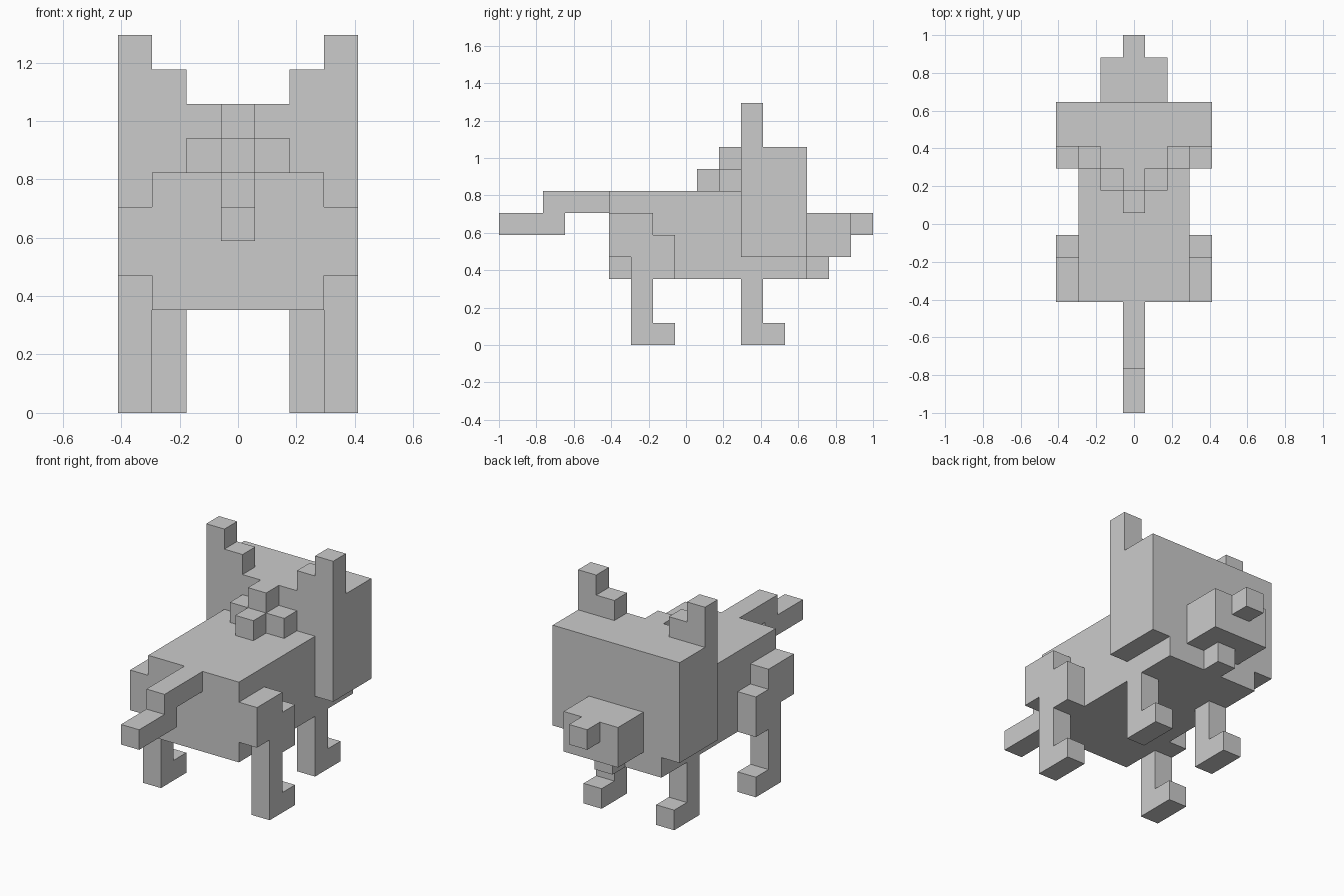
import bpy, bmesh
from mathutils import Matrix, Vector
from itertools import product

if "Cube" in bpy.data.objects:
    bpy.data.objects.remove(bpy.data.objects["Cube"])

U = 2 / 17                                  # one block; model is 7 x 17 x 11 blocks
ORIGIN = Vector((-3.5 * U, -1.0, 0.0))


def box(x0, x1, y0, y1, z0, z1):
    return set(product(range(x0, x1), range(y0, y1), range(z0, z1)))


def mirrored(cells):
    return {(6 - x, y, z) for x, y, z in cells}


# centre parts
parts = {
    "body": box(1, 6, 5, 14, 3, 7),
    "head": box(0, 7, 11, 14, 4, 9),
    "muzzle": box(2, 5, 14, 16, 4, 6),
    "nose": box(3, 4, 16, 17, 5, 6),
    "tongue": box(3, 4, 14, 15, 3, 4),
    "neck_tuft": box(2, 5, 10, 11, 7, 8) | box(3, 4, 9, 11, 7, 8) | box(3, 4, 10, 11, 8, 9),
    "tail": box(3, 4, 2, 5, 6, 7) | box(3, 4, 0, 3, 5, 6),
}

# paired parts
pairs = {
    "ear": box(0, 1, 11, 12, 9, 11) | box(1, 2, 11, 12, 9, 10),
    "thigh": box(0, 1, 5, 7, 4, 6) | box(0, 1, 6, 8, 3, 5),
    "hind_leg": box(0, 1, 6, 7, 0, 3) | box(0, 1, 6, 8, 0, 1),
    "front_leg": box(1, 2, 11, 12, 0, 3) | box(1, 2, 11, 13, 0, 1),
}
for name, cells in pairs.items():
    parts[name + "_left"] = cells
    parts[name + "_right"] = mirrored(cells)

# the head overlaps the body, so the body gives up those blocks
parts["body"] -= parts["head"]
filled = set().union(*parts.values())


def build(name, cells):
    bm = bmesh.new()
    for c in cells:
        centre = ORIGIN + (Vector(c) + Vector((0.5, 0.5, 0.5))) * U
        verts = bmesh.ops.create_cube(bm, size=U, matrix=Matrix.Translation(centre))["verts"]
        # drop faces hidden against a neighbouring block
        hidden = []
        for f in {f for v in verts for f in v.link_faces}:
            f.normal_update()
            if tuple(a + round(n) for a, n in zip(c, f.normal)) in filled:
                hidden.append(f)
        bmesh.ops.delete(bm, geom=hidden, context='FACES')
    bmesh.ops.remove_doubles(bm, verts=bm.verts[:], dist=U * 0.01)
    bmesh.ops.dissolve_limit(bm, angle_limit=0.01, verts=bm.verts[:], edges=bm.edges[:])
    mesh = bpy.data.meshes.new(name)
    bm.to_mesh(mesh)
    bm.free()
    bpy.context.collection.objects.link(bpy.data.objects.new(name, mesh))


for name, cells in parts.items():
    build(name, cells)
